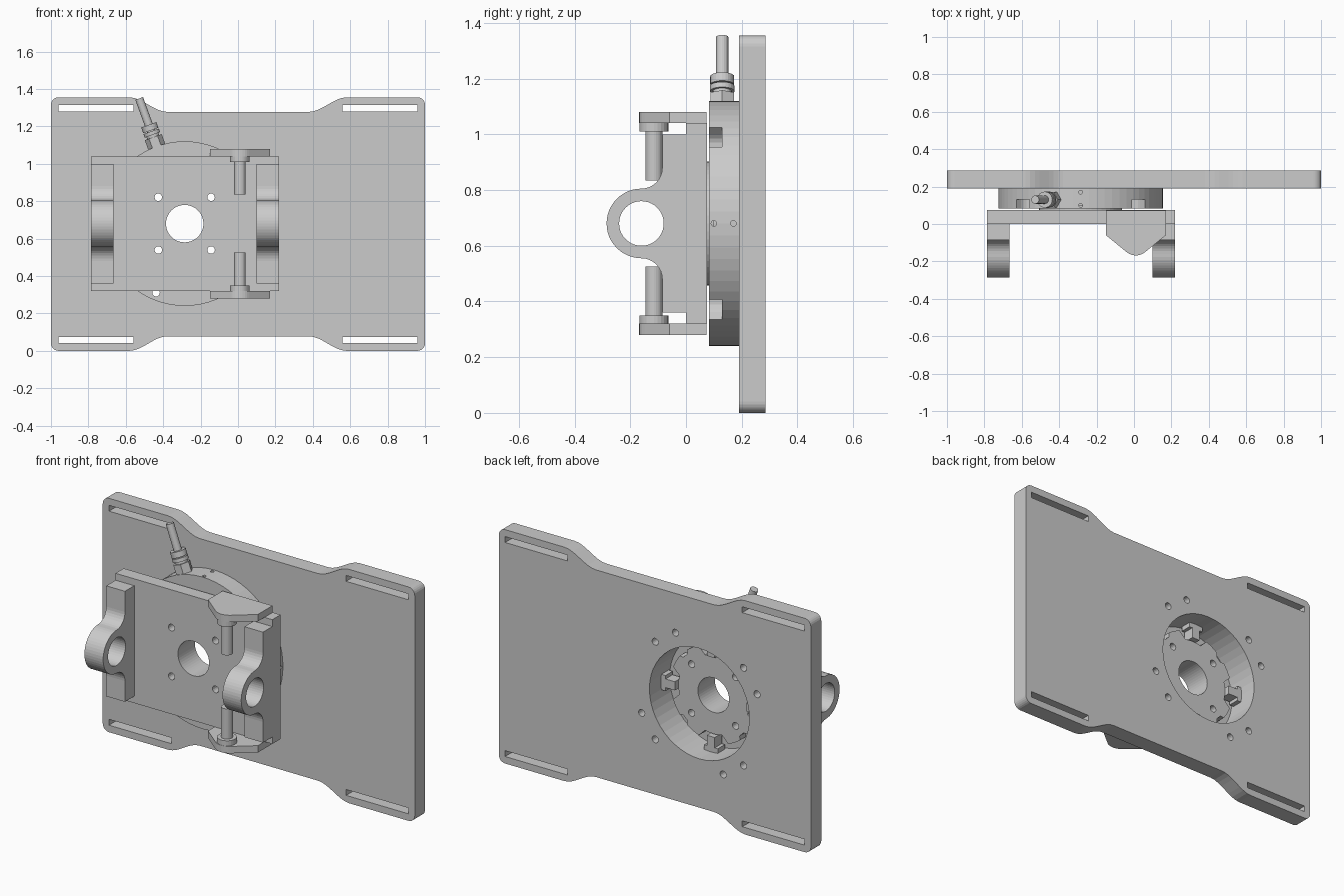
import bpy, bmesh, math
from mathutils import Matrix, Vector

if "Cube" in bpy.data.objects:
    bpy.data.objects.remove(bpy.data.objects["Cube"])

CX, CZ = -0.285, 0.68          # centre of the round mount
MID = 0.6775                   # mid height of the big plate
AXES = {'x': Matrix(((0, 0, 1), (1, 0, 0), (0, 1, 0))),
        'y': Matrix(((1, 0, 0), (0, 0, -1), (0, 1, 0))),
        'z': Matrix.Identity(3)}


def arc(cx, cy, r, a0, a1, n):
    return [(cx + r * math.cos(math.radians(a0 + (a1 - a0) * i / n)),
             cy + r * math.sin(math.radians(a0 + (a1 - a0) * i / n))) for i in range(n + 1)]


def circle(cx, cy, r, n=48):
    return arc(cx, cy, r, 0, 360, n)[:-1]


def polar(r, deg):
    a = math.radians(deg)
    return CX + r * math.cos(a), CZ + r * math.sin(a)


def rect(x0, y0, x1, y1):
    return [(x0, y0), (x1, y0), (x1, y1), (x0, y1)]


def add(name, mesh):
    mesh.name = name
    ob = bpy.data.objects.new(name, mesh)
    bpy.context.collection.objects.link(ob)
    return ob


def prism(name, loops, axis, a, b):
    """Extrude an outline (first loop) with holes (other loops) from a to b along an axis."""
    cu = bpy.data.curves.new(name, 'CURVE')
    cu.dimensions, cu.fill_mode, cu.extrude = '2D', 'BOTH', (b - a) / 2
    for pts in loops:
        sp = cu.splines.new('POLY')
        sp.points.add(len(pts) - 1)
        for p, q in zip(sp.points, pts):
            p.co = (q[0], q[1], 0, 1)
        sp.use_cyclic_u = True
    tmp = add(name, cu)
    bpy.context.view_layer.update()
    me = bpy.data.meshes.new_from_object(tmp.evaluated_get(bpy.context.evaluated_depsgraph_get()))
    bpy.data.objects.remove(tmp)
    move = Vector([(a + b) / 2 if axis == c else 0 for c in 'xyz'])
    me.transform(Matrix.Translation(move) @ AXES[axis].to_4x4())
    bm = bmesh.new()
    bm.from_mesh(me)
    bmesh.ops.remove_doubles(bm, verts=bm.verts, dist=1e-5)
    bmesh.ops.recalc_face_normals(bm, faces=bm.faces)
    for f in bm.faces:
        f.smooth = False
    bm.to_mesh(me)
    bm.free()
    return add(name, me)


def rod(name, p0, p1, r, n=24):
    p0, p1 = Vector(p0), Vector(p1)
    d = p1 - p0
    bm = bmesh.new()
    m = Matrix.Translation((p0 + p1) / 2) @ d.to_track_quat('Z', 'Y').to_matrix().to_4x4()
    bmesh.ops.create_cone(bm, cap_ends=True, segments=n, radius1=r, radius2=r,
                          depth=d.length, matrix=m)
    me = bpy.data.meshes.new(name)
    bm.to_mesh(me)
    bm.free()
    return add(name, me)


def cut(ob, cutters):
    for c in cutters:
        m = ob.modifiers.new('cut', 'BOOLEAN')
        m.operation, m.solver, m.object = 'DIFFERENCE', 'EXACT', c
    bpy.context.view_layer.update()
    me = bpy.data.meshes.new_from_object(ob.evaluated_get(bpy.context.evaluated_depsgraph_get()))
    ob.modifiers.clear()
    ob.data = me
    for c in cutters:
        bpy.data.objects.remove(c)


# Big back plate with four raised corner tabs, strap slots and bolt circle
quad = []
for i in range(9):
    t = i / 8
    quad.append((0.38 + 0.2 * t, 0.6 + 0.0775 * t * t * (3 - 2 * t)))
quad += arc(0.96, MID - 0.04, 0.04, 90, 0, 6)
outline = (quad + [(x, -z) for x, z in reversed(quad)] +
           [(-x, -z) for x, z in quad] + [(-x, z) for x, z in reversed(quad)])
outline = [(x, z + MID) for x, z in outline]
slots = [rect(sx * 0.76 - 0.2, MID + sz * 0.62 - 0.017, sx * 0.76 + 0.2, MID + sz * 0.62 + 0.017)
         for sx in (-1, 1) for sz in (-1, 1)]
bolts = [circle(*polar(0.4, a + 90 * k), 0.02, 16) for k in range(4) for a in (45, 67.5)]
prism('back_plate', [outline, circle(CX, CZ, 0.32)] + slots + bolts, 'y', 0.19, 0.285)

# Round housing ring with corner pockets and small radial holes
ring = prism('housing_ring', [circle(CX, CZ, 0.44, 64), circle(CX, CZ, 0.32)] + bolts,
             'y', 0.083, 0.19)
cutters = []
for k in range(4):
    a = math.radians(45 + 90 * k)
    shape = arc(0.4, 0, 0.05, 90, 270, 10) + [(0.5, -0.05), (0.5, 0.05)]
    shape = [(CX + u * math.cos(a) - v * math.sin(a), CZ + u * math.sin(a) + v * math.cos(a))
             for u, v in shape]
    cutters.append(prism('pocket_cutter', [shape], 'y', 0.06, 0.13))
    for y in (0.1, 0.17):
        (x0, z0), (x1, z1) = polar(0.28, 90 * k), polar(0.5, 90 * k)
        cutters.append(rod('hole_cutter', (x0, y, z0), (x1, y, z1), 0.01, 12))
cut(ring, cutters)
prism('housing_lip', [circle(CX, CZ, 0.32), circle(CX, CZ, 0.24)], 'y', 0.083, 0.1)

# Rotating hub: lobed disc, front boss, and latch blocks in its notches
hub_bolts = [circle(CX + sx * 0.141, CZ + sz * 0.141, 0.02, 16) for sx in (-1, 1) for sz in (-1, 1)]
bore = circle(CX, CZ, 0.1)
lobes = []
for k in range(4):
    lobes += arc(CX, CZ, 0.225, 90 * k - 14, 90 * k + 14, 4)
    lobes += arc(CX, CZ, 0.275, 90 * k + 20, 90 * k + 38, 4)
    lobes += arc(CX, CZ, 0.255, 90 * k + 41, 90 * k + 49, 2)
    lobes += arc(CX, CZ, 0.275, 90 * k + 52, 90 * k + 70, 4)
prism('hub_disc', [lobes, bore] + hub_bolts, 'y', 0.102, 0.155)
prism('hub_boss', [circle(CX, CZ, 0.222), bore] + hub_bolts, 'y', 0.073, 0.102)
for k in range(4):
    a = math.radians(90 * k)
    tee = [(0.23, -0.025), (0.29, -0.025), (0.29, -0.045), (0.322, -0.045),
           (0.322, 0.045), (0.29, 0.045), (0.29, 0.025), (0.23, 0.025)]
    prism('latch_block', [[(CX + u * math.cos(a) - v * math.sin(a),
                            CZ + u * math.sin(a) + v * math.cos(a)) for u, v in tee]],
          'y', 0.115, 0.18)

# Front plate
prism('front_plate', [rect(-0.785, 0.32, 0.22, 1.04), bore] + hub_bolts, 'y', 0.0, 0.075)

# Pair of bearing lugs
half = [(0.0, 0.32), (-0.085, 0.32)] + arc(-0.16, 0.2, 0.075, 0, -90, 8)
lug = half + arc(-0.16, 0, 0.125, 90, 270, 24)[1:-1] + [(y, -z) for y, z in reversed(half)]
lug = [(y, z + CZ) for y, z in lug]
for name, x in (('left_lug', -0.785), ('right_lug', 0.1)):
    prism(name, [lug, circle(-0.16, CZ, 0.08, 40)], 'x', x, x + 0.12)

# Top and bottom end flanges, each with a collared pin
flange = ([(-0.15, 0.073), (-0.15, -0.06)] + arc(0.01, -0.09, 0.078, 230, 310, 8) +
          [(0.17, -0.06), (0.17, 0.073)])
for name, s in (('top', 1), ('bottom', -1)):
    z = [CZ + s * d for d in (0.155, 0.33, 0.36, 0.4)]
    prism(name + '_flange', [flange], 'z', min(z[2:]), max(z[2:]))
    rod(name + '_pin', (0.01, -0.115, z[0]), (0.01, -0.115, z[2]), 0.031)
    rod(name + '_pin_collar', (0.01, -0.115, z[1]), (0.01, -0.115, z[2]), 0.052)

# Cable gland and cable pointing out of the ring
for name, r0, r1, rad, n in (('gland_hex', 0.425, 0.492, 0.048, 6),
                             ('gland_neck', 0.49, 0.515, 0.034, 24),
                             ('gland_washer', 0.505, 0.525, 0.044, 24),
                             ('gland_nut', 0.53, 0.562, 0.043, 24),
                             ('cable', 0.51, 0.712, 0.022, 20)):
    (x0, z0), (x1, z1) = polar(r0, 110), polar(r1, 110)
    rod(name, (x0, 0.13, z0), (x1, 0.13, z1), rad, n)
